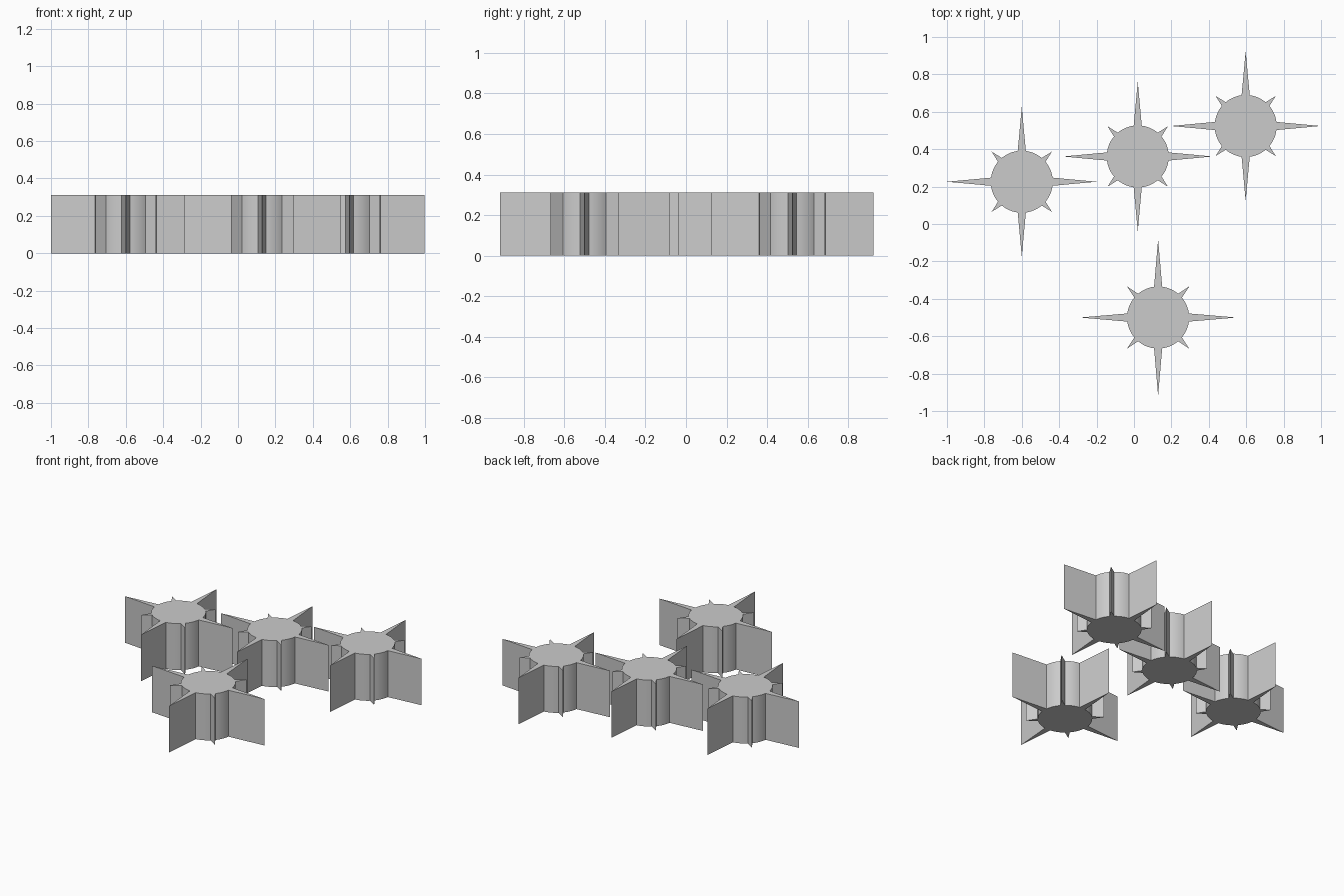
import bpy
import bmesh
from math import radians, cos, sin
from mathutils import Vector

cube = bpy.data.objects.get("Cube")
if cube:
    bpy.data.objects.remove(cube, do_unlink=True)

HEIGHT = 0.312
RADIUS = 0.166
ARC_STEPS = 6

# One flat grey for everything
grey = bpy.data.materials.new("plain_grey")
grey.use_nodes = True
colour = (0.6, 0.6, 0.6, 1)
grey.diffuse_color = colour
grey.node_tree.nodes["Principled BSDF"].inputs["Base Color"].default_value = colour


def polar(r, degrees):
    a = radians(degrees)
    return Vector((r * cos(a), r * sin(a), 0))


def star_outline(long_tip, short_tip):
    """Round disc with four long spikes and four short diagonal ones."""
    points = []
    for k in range(8):
        angle = k * 45
        tip, half, next_half = (long_tip, 7.5, 5) if k % 2 == 0 else (short_tip, 5, 7.5)
        points.append(polar(tip, angle))
        start, end = angle + half, angle + 45 - next_half
        for i in range(ARC_STEPS + 1):
            points.append(polar(RADIUS, start + (end - start) * i / ARC_STEPS))
    return points


def make_star(name, x, y, long_tip, short_tip):
    bm = bmesh.new()
    base = bm.faces.new([bm.verts.new(p) for p in star_outline(long_tip, short_tip)])
    top = bmesh.ops.extrude_face_region(bm, geom=[base], use_keep_orig=True)
    lifted = [v for v in top["geom"] if isinstance(v, bmesh.types.BMVert)]
    bmesh.ops.translate(bm, vec=(0, 0, HEIGHT), verts=lifted)
    bmesh.ops.recalc_face_normals(bm, faces=bm.faces)
    mesh = bpy.data.meshes.new(name)
    bm.to_mesh(mesh)
    bm.free()
    mesh.materials.append(grey)
    star = bpy.data.objects.new(name, mesh)
    star.location = (x, y, 0)
    bpy.context.collection.objects.link(star)
    return star


stars = [
    make_star("right_star", -0.6, 0.226, 0.4, 0.228),
    make_star("middle_star", 0.02, 0.361, 0.4, 0.228),
    make_star("left_star", 0.597, 0.524, 0.4, 0.228),
    make_star("front_star", 0.129, -0.5, 0.418, 0.237),
]

# Smooth the round walls, keep the spikes crisp
bpy.ops.object.select_all(action="DESELECT")
for star in stars:
    star.select_set(True)
bpy.context.view_layer.objects.active = stars[0]
bpy.ops.object.shade_smooth_by_angle(angle=radians(30))
